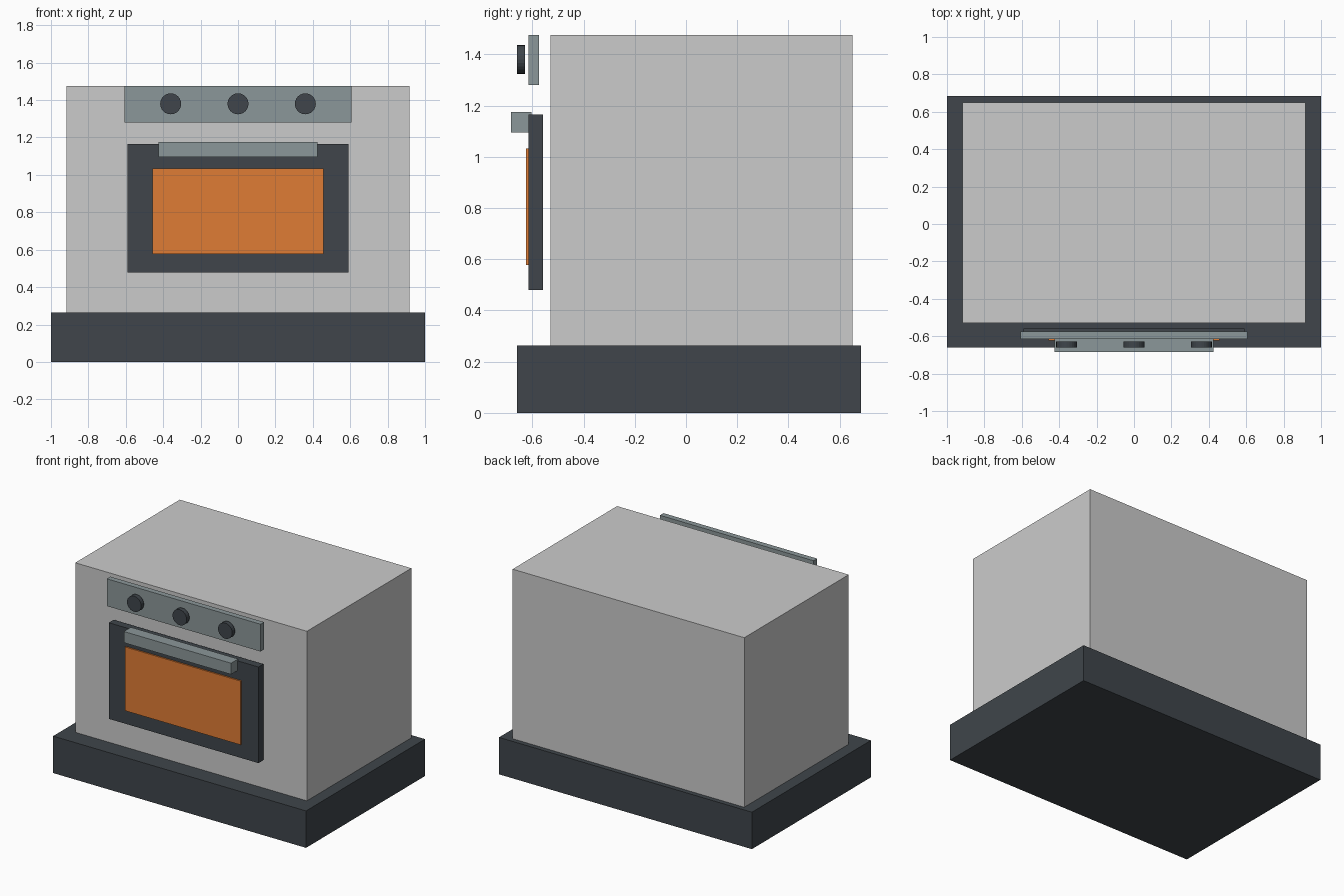
import bpy
from math import radians

if "Cube" in bpy.data.objects:
    bpy.data.objects.remove(bpy.data.objects["Cube"])


def material(name, rgb):
    m = bpy.data.materials.new(name)
    m.diffuse_color = (*rgb, 1)
    m.use_nodes = True
    m.node_tree.nodes["Principled BSDF"].inputs["Base Color"].default_value = m.diffuse_color
    return m


DARK = material("charcoal", (0.05, 0.06, 0.07))
STEEL = material("steel", (0.26, 0.31, 0.32))
GLOW = material("orange_glass", (0.74, 0.20, 0.035))


def finish(name, mat):
    ob = bpy.context.object
    ob.name = name
    if mat:
        ob.data.materials.append(mat)
    return ob


def box(name, half_width, y, z, mat=None):
    """Box centred on x = 0, spanning the y and z ranges."""
    bpy.ops.mesh.primitive_cube_add(
        size=1, location=(0, sum(y) / 2, sum(z) / 2))
    bpy.context.object.scale = (2 * half_width, y[1] - y[0], z[1] - z[0])
    bpy.ops.object.transform_apply(location=False, rotation=False, scale=True)
    return finish(name, mat)


# Plinth and oven body
box("base", 1.0, (-0.66, 0.684), (0, 0.264), DARK)
box("body", 0.916, (-0.53, 0.65), (0.264, 1.476))

# Door with glowing window and handle, standing slightly off the body
box("door", 0.592, (-0.614, -0.559), (0.479, 1.166), DARK)
box("window", 0.458, (-0.624, -0.604), (0.577, 1.033), GLOW)
box("handle", 0.424, (-0.684, -0.604), (1.095, 1.175), STEEL)

# Control panel with three knobs
box("control_panel", 0.608, (-0.614, -0.574), (1.281, 1.476), STEEL)
for side, x in (("left", -0.36), ("middle", 0), ("right", 0.36)):
    bpy.ops.mesh.primitive_cylinder_add(
        vertices=24, radius=0.056, depth=0.031,
        location=(x, -0.644, 1.38), rotation=(radians(90), 0, 0))
    finish("knob_" + side, DARK)
